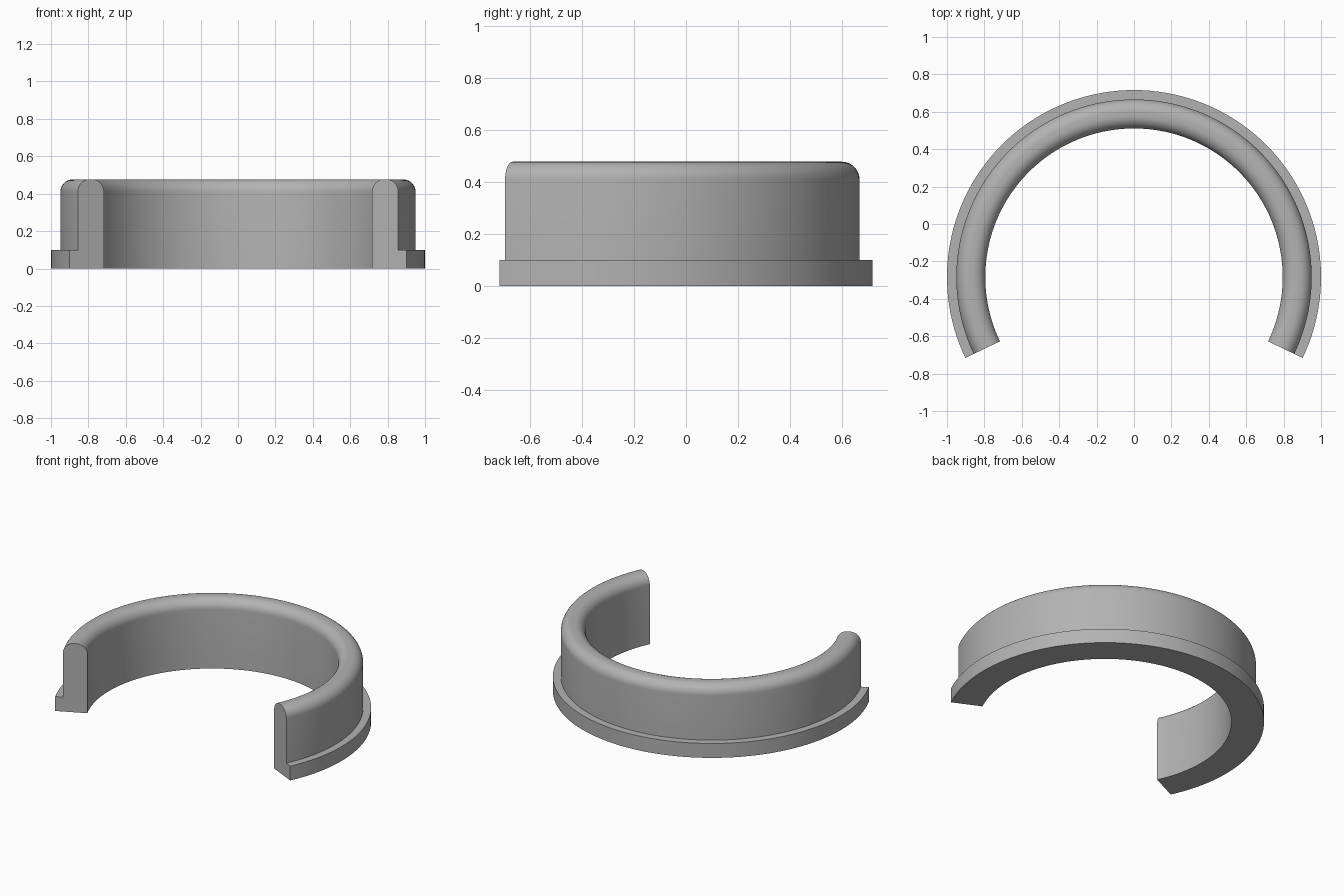
import bpy, bmesh
from math import sin, cos, radians, pi
from mathutils import Vector, Matrix

cube = bpy.data.objects.get("Cube")
if cube:
    bpy.data.objects.remove(cube, do_unlink=True)

# Main dimensions
R_FLANGE, R_OUT, R_IN = 1.0, 0.95, 0.795
H_FLANGE, H_TOP, ROUND = 0.1, 0.477, 0.068
END = radians(25.6)            # how far each arm passes the half circle
CENTRE_Y = -(1 - sin(END)) / 2
STEPS, ARC = 96, 10

# Plain grey material
grey = bpy.data.materials.new("plain grey")
grey.use_nodes = True
colour = (0.45, 0.45, 0.45, 1)
grey.diffuse_color = colour
grey.node_tree.nodes["Principled BSDF"].inputs["Base Color"].default_value = colour


def corner(r, z, start):
    """Quarter-round points about (r, z)."""
    angles = [start + pi / 2 * i / ARC for i in range(ARC + 1)]
    return [(r + ROUND * cos(a), z + ROUND * sin(a)) for a in angles]


# Cross-section: foot flange, wall and rounded rim
profile = [(R_IN, 0), (R_FLANGE, 0), (R_FLANGE, H_FLANGE), (R_OUT, H_FLANGE)]
profile += corner(R_OUT - ROUND, H_TOP - ROUND, 0)
profile += corner(R_IN + ROUND, H_TOP - ROUND, pi / 2)

# Sweep the cross-section around the open ring, keeping both end caps
bm = bmesh.new()
turn = Matrix.Rotation(-END, 3, 'Z')
first = bm.faces.new([bm.verts.new(turn @ Vector((r, 0, z))) for r, z in profile])
cap = first.copy()
bmesh.ops.spin(bm, geom=[first], cent=(0, 0, 0), axis=(0, 0, 1),
               angle=pi + 2 * END, steps=STEPS, use_duplicate=False)
bmesh.ops.remove_doubles(bm, verts=bm.verts, dist=1e-5)
bmesh.ops.holes_fill(bm, edges=[e for e in bm.edges if e.is_boundary], sides=0)
bmesh.ops.recalc_face_normals(bm, faces=bm.faces)
bmesh.ops.translate(bm, verts=bm.verts, vec=(0, CENTRE_Y, 0))

mesh = bpy.data.meshes.new("open_ring")
bm.to_mesh(mesh)
bm.free()
mesh.materials.append(grey)
ring = bpy.data.objects.new("open_ring", mesh)
bpy.context.collection.objects.link(ring)

# Smooth the curved walls, keep the crisp steps and ends
bpy.ops.object.select_all(action='DESELECT')
ring.select_set(True)
bpy.context.view_layer.objects.active = ring
bpy.ops.object.shade_smooth_by_angle(angle=radians(30))
